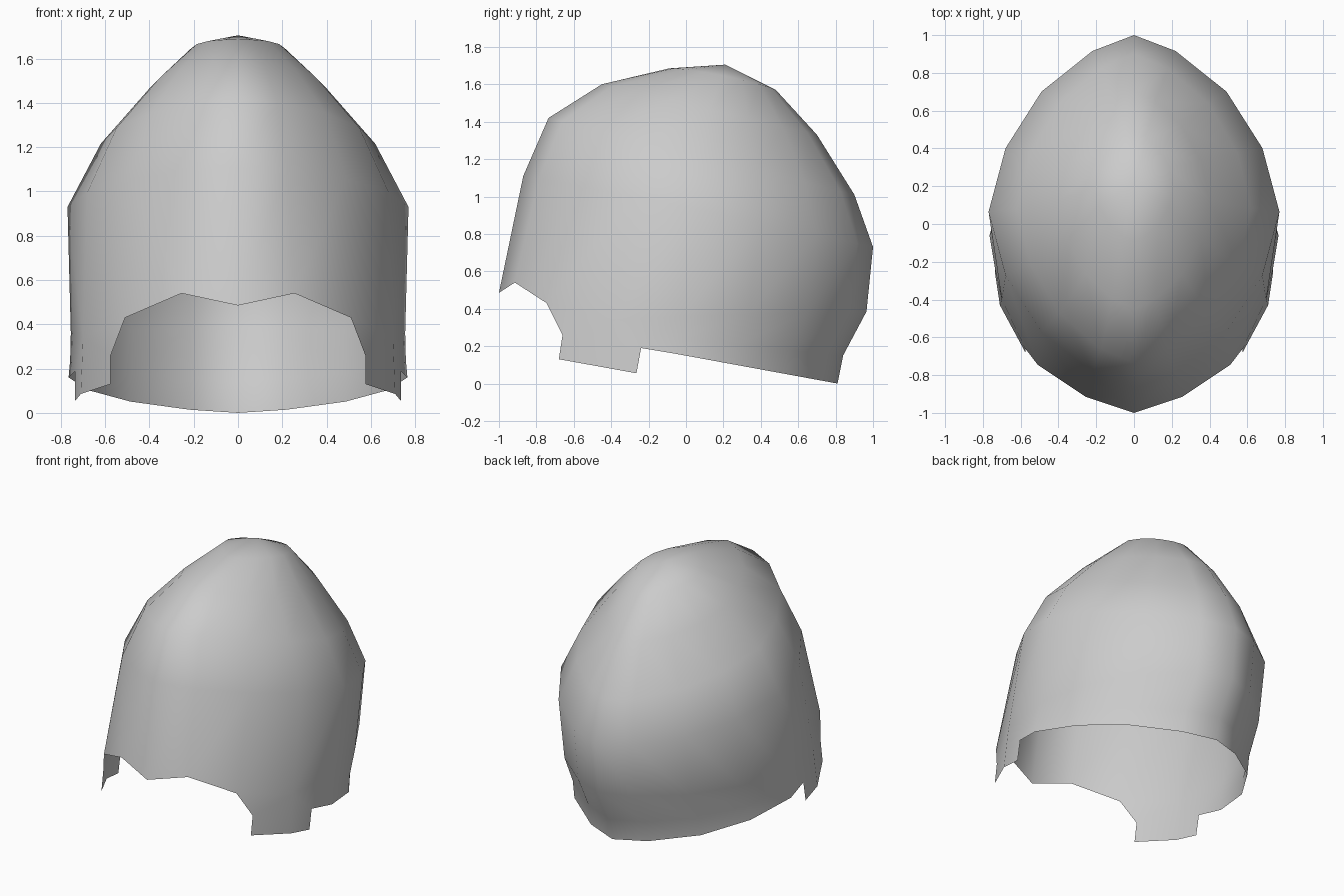
import bpy, bmesh

if "Cube" in bpy.data.objects:
    bpy.data.objects.remove(bpy.data.objects["Cube"])

# Half outline of a ring, back (0,1) -> side (1,0) -> front (0,-1)
OUTLINE = [(0, 1), (.286, .91), (.636, .68), (.883, .36), (1, 0),
           (.883, -.36), (.636, -.68), (.286, -.91), (0, -1)]

bm = bmesh.new()


def ring(rx, y_front, y_back, z_front, z_back, count=9, bulge=0.0):
    """Tilted oval half ring, starting at the back midline."""
    cy, ry = (y_back + y_front) / 2, (y_back - y_front) / 2
    cz, dz = (z_back + z_front) / 2, (z_back - z_front) / 2
    return [bm.verts.new((rx * u, cy + ry * v, cz + dz * v + bulge * u))
            for u, v in OUTLINE[:count]]


def bridge(a, b):
    for i in range(min(len(a), len(b)) - 1):
        bm.faces.new((a[i], a[i + 1], b[i + 1], b[i]))


def pts(*coords):
    return [bm.verts.new(c) for c in coords]


# Crown: tilted rings closing at the apex
apex = bm.verts.new((0, .21, 1.705))
ring_d = ring(.21, -.09, .48, 1.685, 1.57, bulge=.02)
ring_c = ring(.40, -.45, .70, 1.60, 1.33)
ring_b = ring(.62, -.735, .90, 1.42, 1.01)
ring_a = ring(.77, -.87, 1.0, 1.11, .73, bulge=.01)
for i in range(8):
    bm.faces.new((apex, ring_d[i + 1], ring_d[i]))
for upper, lower in ((ring_d, ring_c), (ring_c, ring_b), (ring_b, ring_a)):
    bridge(upper, lower)

# Lower back and sides, curling in to the neck rim
low = ring(.755, -1.005, .965, .335, .385, 5)
neck = ring(.758, -.94, .84, .33, .15, 5)
rim = ring(.765, -.93, .81, .32, 0, 5)
bridge(low, neck)
bridge(neck, rim)

# Brow line and the stepped side tab in front of the ear
temple = pts((.70, -.40, .34))
brow = pts((.51, -.745, .43), (.255, -.915, .54), (0, -1, .485))
bridge(ring_a, low + temple + brow)
b, c, d, e, f = pts((.575, -.66, .26), (.575, -.68, .13), (.71, -.43, .085),
                    (.735, -.265, .055), (.735, -.24, .19))
t = temple[0]
bm.faces.new((t, brow[0], b))
bm.faces.new((t, b, c, d))
bm.faces.new((t, d, e, f))
bm.faces.new((low[4], t, f))
bm.faces.new((low[4], f, neck[4]))
bm.faces.new((neck[4], f, rim[4]))

bmesh.ops.recalc_face_normals(bm, faces=bm.faces)
if sum(fc.normal.dot(fc.calc_center_median()) for fc in bm.faces) < 0:
    bmesh.ops.reverse_faces(bm, faces=bm.faces)
for fc in bm.faces:
    fc.smooth = True

mesh = bpy.data.meshes.new("head_shell")
bm.to_mesh(mesh)
bm.free()
shell = bpy.data.objects.new("head_shell", mesh)
bpy.context.collection.objects.link(shell)

# Other half
mirror = shell.modifiers.new("mirror", 'MIRROR')
mirror.use_clip = True
mirror.merge_threshold = .001
